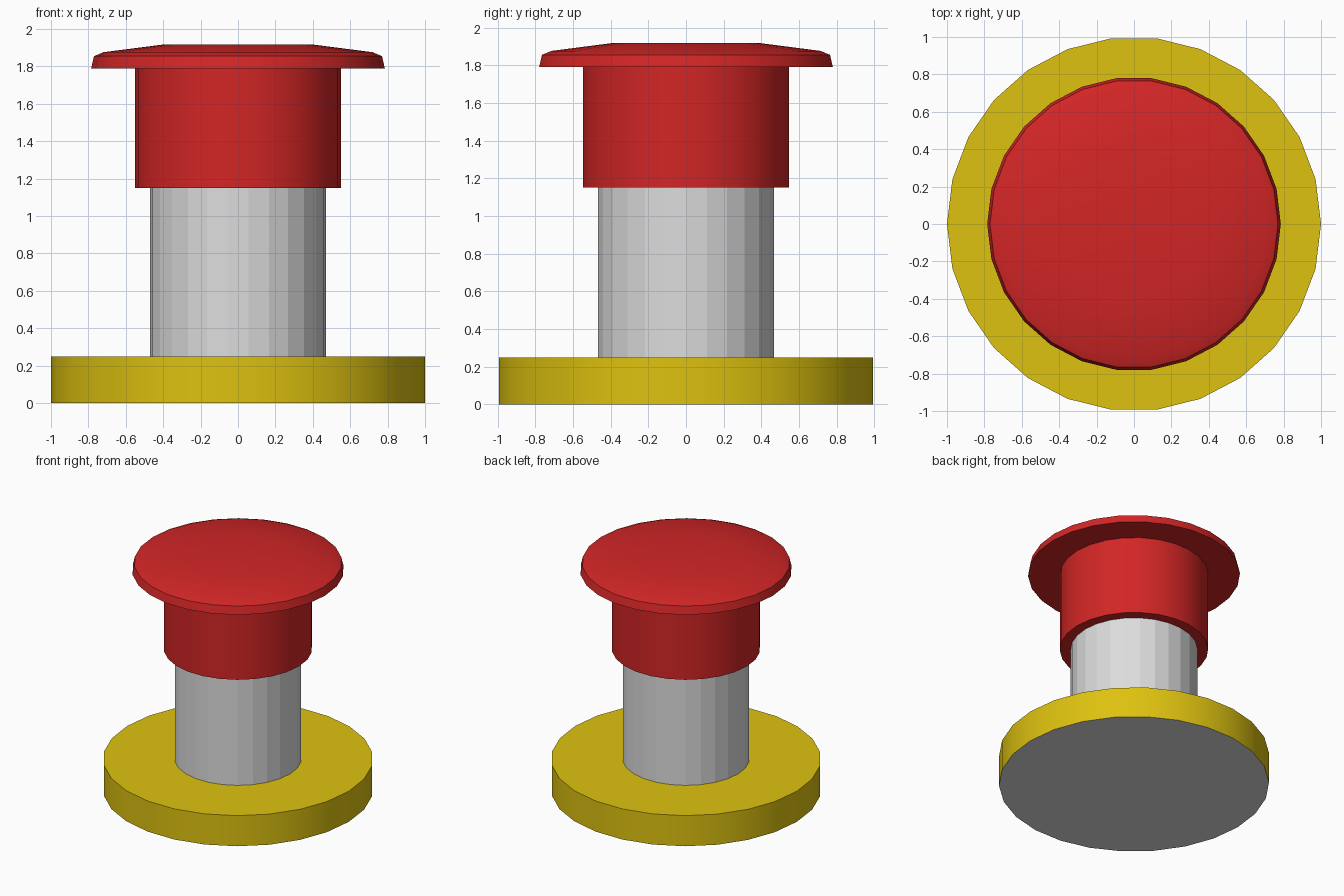
import bpy, bmesh, math

if "Cube" in bpy.data.objects:
    bpy.data.objects.remove(bpy.data.objects["Cube"])

SIDES = 26


def material(name, rgb):
    m = bpy.data.materials.new(name)
    m.diffuse_color = (*rgb, 1.0)
    m.use_nodes = True
    m.node_tree.nodes["Principled BSDF"].inputs["Base Color"].default_value = m.diffuse_color
    return m


red = material("red", (0.65, 0.019, 0.019))
yellow = material("yellow", (0.73, 0.54, 0.005))
grey = material("light grey", (0.72, 0.72, 0.72))


def lathe(name, profile, mats, smooth=None, cap_bottom=True, cap_top=True):
    """Turn a bottom-to-top (radius, z) profile around the z axis."""
    bm = bmesh.new()
    rings = []
    for r, z in profile:
        rings.append([bm.verts.new((r * math.cos(2 * math.pi * i / SIDES),
                                    r * math.sin(2 * math.pi * i / SIDES), z))
                      for i in range(SIDES)])
    for a, b in zip(rings, rings[1:]):
        for i in range(SIDES):
            j = (i + 1) % SIDES
            bm.faces.new((a[i], a[j], b[j], b[i]))
    if cap_bottom:
        bm.faces.new(rings[0][::-1])
    if cap_top:
        bm.faces.new(rings[-1])
    # a second material goes on the underside
    bm.normal_update()
    for f in bm.faces:
        if len(mats) > 1 and f.normal.z < -0.9:
            f.material_index = 1
    mesh = bpy.data.meshes.new(name)
    bm.to_mesh(mesh)
    bm.free()
    for m in mats:
        mesh.materials.append(m)
    ob = bpy.data.objects.new(name, mesh)
    bpy.context.collection.objects.link(ob)
    if smooth:
        bpy.ops.object.select_all(action='DESELECT')
        ob.select_set(True)
        bpy.context.view_layer.objects.active = ob
        bpy.ops.object.shade_smooth_by_angle(angle=math.radians(smooth))
    return ob


# Yellow base disc with a grey underside
lathe("base", [(1.0, 0.0), (1.0, 0.25)], [yellow, grey], smooth=30)

# Faceted grey shaft
lathe("shaft", [(0.47, 0.25), (0.47, 1.15)], [grey],
      cap_bottom=False, cap_top=False)

# Red collar around the top of the shaft
lathe("collar", [(0.47, 1.15), (0.55, 1.15), (0.55, 1.79)], [red], smooth=30,
      cap_bottom=False, cap_top=False)

# Red mushroom cap with a shallow domed top
lathe("button_cap",
      [(0.55, 1.79), (0.785, 1.79), (0.77, 1.855), (0.72, 1.876), (0.40, 1.917)],
      [red], smooth=40, cap_bottom=False)
